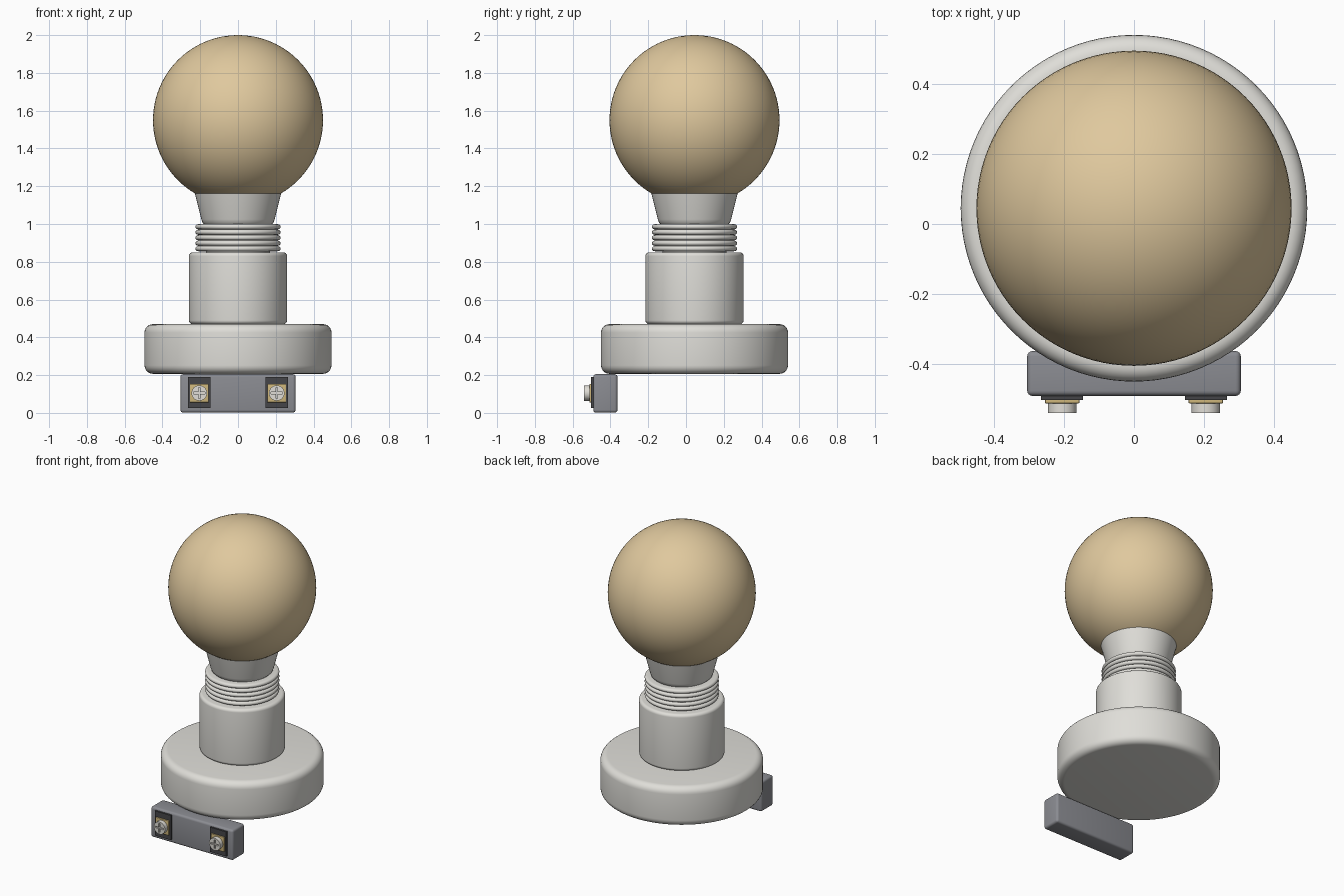
import bpy, bmesh, math
from mathutils import Vector, Matrix

if "Cube" in bpy.data.objects:
    bpy.data.objects.remove(bpy.data.objects["Cube"], do_unlink=True)


def material(name, r, g, b):
    m = bpy.data.materials.new(name)
    m.use_nodes = True
    m.diffuse_color = (r, g, b, 1)
    m.node_tree.nodes["Principled BSDF"].inputs["Base Color"].default_value = (r, g, b, 1)
    return m


WHITE = material("off white", 0.74, 0.73, 0.69)
TAN = material("warm tan", 0.74, 0.58, 0.34)
GREY = material("slate grey", 0.26, 0.265, 0.29)
DARK = material("dark grey", 0.06, 0.06, 0.065)
BRASS = material("brass", 0.62, 0.47, 0.2)
STEEL = material("pale steel", 0.75, 0.73, 0.68)

AXIS_Y = 0.045  # the lamp stands slightly behind the centre


def finish(name, bm, mat, smooth=True):
    bmesh.ops.recalc_face_normals(bm, faces=bm.faces)
    mesh = bpy.data.meshes.new(name)
    bm.to_mesh(mesh)
    bm.free()
    obj = bpy.data.objects.new(name, mesh)
    bpy.context.collection.objects.link(obj)
    mesh.materials.append(mat)
    if smooth:
        bpy.ops.object.select_all(action='DESELECT')
        obj.select_set(True)
        bpy.context.view_layer.objects.active = obj
        bpy.ops.object.shade_smooth_by_angle(angle=math.radians(40))
    return obj


def lathe(name, profile, mat, segments=96):
    """Spin (radius, height) points around the lamp axis, closing both ends."""
    bm = bmesh.new()
    rings = []
    for r, z in profile:
        ring = []
        for i in range(segments):
            a = math.tau * i / segments
            ring.append(bm.verts.new((r * math.cos(a), AXIS_Y + r * math.sin(a), z)))
        rings.append(ring)
    for low, high in zip(rings, rings[1:]):
        for i in range(segments):
            j = (i + 1) % segments
            bm.faces.new((low[i], low[j], high[j], high[i]))
    bm.faces.new(rings[0])
    bm.faces.new(rings[-1])
    return finish(name, bm, mat)


def corner(r, z, f, start):
    """Quarter-round edge points, swept outward from the start angle."""
    angles = [math.radians(start + 15 * k) for k in range(7)]
    return [(r + f * math.cos(a), z + f * math.sin(a)) for a in angles]


def drum(name, radius, low, high, f, mat):
    profile = corner(radius - f, low + f, f, -90) + corner(radius - f, high - f, f, 0)
    return lathe(name, profile, mat)


def box(name, centre, size, mat, bevel=0.0):
    bm = bmesh.new()
    bmesh.ops.create_cube(bm, size=1, matrix=Matrix.Translation(centre) @ Matrix.Diagonal((*size, 1)))
    if bevel:
        bmesh.ops.bevel(bm, geom=bm.edges[:], offset=bevel, segments=4, profile=0.5, affect='EDGES')
    return finish(name, bm, mat, smooth=bevel > 0)


# Lamp body
drum("base", 0.495, 0.207, 0.47, 0.045, WHITE)
drum("socket", 0.26, 0.47, 0.85, 0.02, WHITE)

# Screw thread: a core with five rounded ridges
thread = [(0.17, 0.845), (0.17, 0.855), (0.205, 0.855)]
pitch = 0.029
for n in range(5):
    mid = 0.855 + pitch * (n + 0.5)
    for k in range(9):
        a = math.radians(-90 + 22.5 * k)
        thread.append((0.211 + 0.0145 * math.cos(a), mid + 0.0135 * math.sin(a)))
thread += [(0.205, 1.0)]
lathe("screw_thread", thread, WHITE)

# Flared neck and globe
lathe("neck", [(0.17, 0.99), (0.18, 1.0), (0.188, 1.008), (0.194, 1.025), (0.23, 1.168)], WHITE)
bm = bmesh.new()
bmesh.ops.create_uvsphere(bm, u_segments=96, v_segments=48, radius=0.45,
                          matrix=Matrix.Translation((0, AXIS_Y, 1.55)))
finish("globe", bm, TAN)

# Terminal block
box("terminal_block", (0, -0.427, 0.103), (0.61, 0.128, 0.204), GREY, 0.015)

for side, sx in (("right", -0.205), ("left", 0.205)):
    box(side + "_terminal_plate", (sx, -0.496, 0.108), (0.12, 0.014, 0.165), DARK)
    box(side + "_contact", (sx, -0.506, 0.105), (0.098, 0.012, 0.098), BRASS, 0.002)

    # Screw head with a cross slot
    bm = bmesh.new()
    place = Matrix.Translation((sx, -0.5245, 0.105)) @ Matrix.Rotation(math.pi / 2, 4, 'X')
    bmesh.ops.create_cone(bm, cap_ends=True, segments=32, radius1=0.041, radius2=0.041,
                          depth=0.031, matrix=place)
    head = finish(side + "_screw_head", bm, STEEL)
    for label, size in (("slot_across", (0.06, 0.02, 0.01)), ("slot_upright", (0.01, 0.02, 0.06))):
        cutter = box(side + "_" + label + "_cutter", (sx, -0.54, 0.105), size, STEEL)
        cutter.hide_render = True
        cutter.hide_set(True)
        cut = head.modifiers.new(label, 'BOOLEAN')
        cut.operation = 'DIFFERENCE'
        cut.solver = 'EXACT'
        cut.object = cutter
